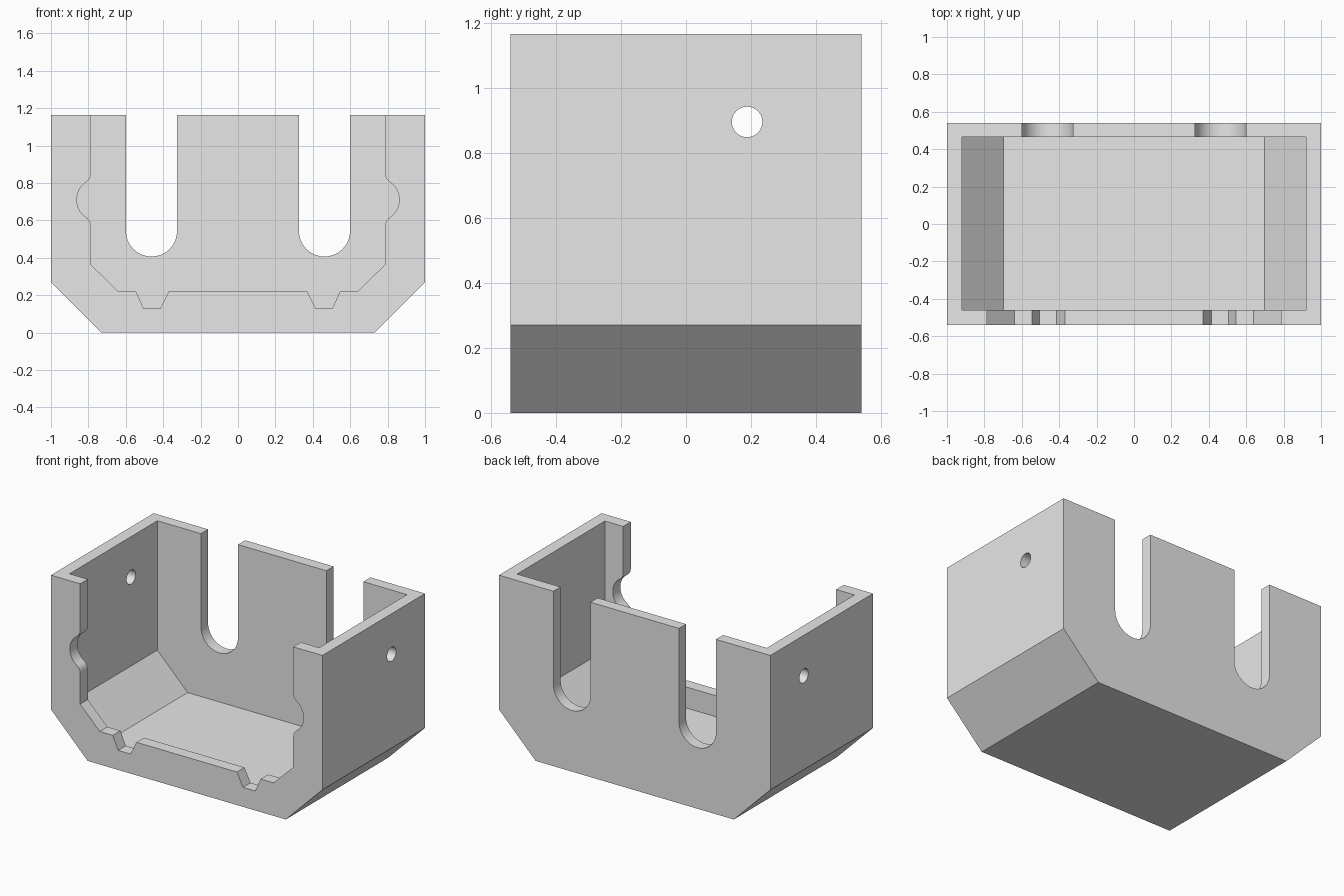
import bpy
import bmesh
from math import sin, cos, pi, atan2, radians, sqrt
from mathutils import Vector

if "Cube" in bpy.data.objects:
    bpy.data.objects.remove(bpy.data.objects["Cube"], do_unlink=True)

TOP = 1.165
OVER = TOP + 0.2
DEPTH = 0.54

grey = bpy.data.materials.new("light_grey")
grey.use_nodes = True
grey.diffuse_color = (0.8, 0.8, 0.8, 1)
grey.node_tree.nodes["Principled BSDF"].inputs["Base Color"].default_value = (0.8, 0.8, 0.8, 1)


def arc(cx, cz, r, start, end, n):
    return [(cx + r * cos(start + (end - start) * i / n),
             cz + r * sin(start + (end - start) * i / n)) for i in range(n + 1)]


def mirrored(half):
    """Close a right-hand half outline with its mirror image."""
    return half + [(-x, z) for x, z in reversed(half)]


def prism(name, outline, low, high, axis="Y"):
    """Extrude an outline along Y (points are x, z) or X (points are y, z)."""
    bm = bmesh.new()
    place = (lambda a, z: (a, low, z)) if axis == "Y" else (lambda a, z: (low, a, z))
    face = bm.faces.new([bm.verts.new(place(a, z)) for a, z in outline])
    result = bmesh.ops.extrude_face_region(bm, geom=[face])
    shift = Vector((0, high - low, 0)) if axis == "Y" else Vector((high - low, 0, 0))
    moved = [v for v in result["geom"] if isinstance(v, bmesh.types.BMVert)]
    bmesh.ops.translate(bm, vec=shift, verts=moved)
    bmesh.ops.recalc_face_normals(bm, faces=bm.faces)
    mesh = bpy.data.meshes.new(name)
    bm.to_mesh(mesh)
    bm.free()
    mesh.materials.append(grey)
    obj = bpy.data.objects.new(name, mesh)
    bpy.context.collection.objects.link(obj)
    return obj


# Solid housing with chamfered lower corners
housing = prism("housing", mirrored([(0.73, 0), (1, 0.27), (1, TOP)]), -DEPTH, DEPTH)

# Inner cavity, open at the top
cutters = [prism("cavity_cutter", mirrored([(0.697, 0.08), (0.92, 0.303), (0.92, OVER)]),
                 -0.46, 0.465)]

# Front opening: notched sill, chamfered corners, rounded side bulges
edge, cx, cz, r, fillet = 0.785, 0.7475, 0.711, 0.1145, 0.06
fx = edge + fillet
dz = sqrt((r + fillet) ** 2 - (fx - cx) ** 2)
a = atan2(dz, fx - cx)
front = [(0.37, 0.22), (0.415, 0.13), (0.505, 0.13), (0.545, 0.22), (0.64, 0.22), (edge, 0.363)]
front += arc(fx, cz - dz, fillet, pi, pi - a, 6)
front += arc(cx, cz, r, -a, a, 16)[1:-1]
front += arc(fx, cz + dz, fillet, pi + a, pi, 6)
front.append((edge, OVER))
cutters.append(prism("front_opening_cutter", mirrored(front), -0.7, -0.4))

# Round-bottomed slots in the back wall
for side in (-1, 1):
    x, sr = side * 0.4625, 0.1365
    slot = arc(x, 0.5435, sr, pi, 2 * pi, 24) + [(x + sr, OVER), (x - sr, OVER)]
    cutters.append(prism("back_slot_cutter", slot, 0.4, 0.7))

# Round holes through both side walls
hole = arc(0.188, 0.895, 0.047, 0, 2 * pi, 32)[:-1]
cutters.append(prism("side_hole_cutter", hole, -1.2, 1.2, "X"))

bpy.ops.object.select_all(action="DESELECT")
bpy.context.view_layer.objects.active = housing
housing.select_set(True)
for cutter in cutters:
    cutter.hide_render = True
    mod = housing.modifiers.new(cutter.name, "BOOLEAN")
    mod.operation = "DIFFERENCE"
    mod.solver = "EXACT"
    mod.object = cutter
    bpy.ops.object.modifier_apply(modifier=mod.name)
    bpy.data.objects.remove(cutter, do_unlink=True)

bpy.ops.object.shade_smooth_by_angle(angle=radians(25))
